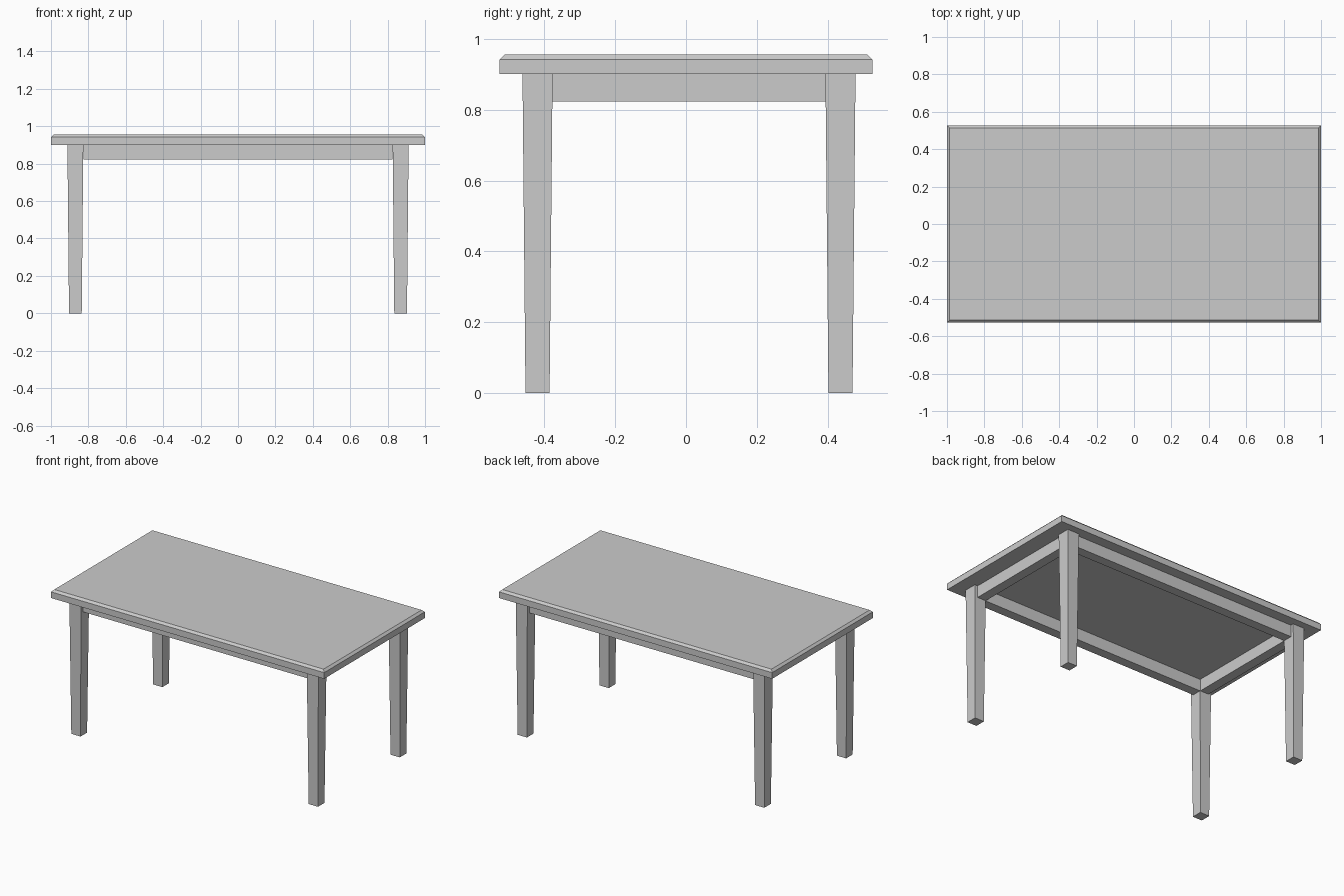
import bpy, bmesh

if "Cube" in bpy.data.objects:
    bpy.data.objects.remove(bpy.data.objects["Cube"])

def frustum(name, center, bottom, top, z0, z1):
    """Box between z0 and z1 with separate bottom and top half sizes."""
    bm = bmesh.new()
    bmesh.ops.create_cube(bm, size=2)
    for v in bm.verts:
        hx, hy = top if v.co.z > 0 else bottom
        v.co = (center[0] + v.co.x * hx, center[1] + v.co.y * hy,
                z1 if v.co.z > 0 else z0)
    return finish(name, bm)

def finish(name, bm):
    mesh = bpy.data.meshes.new(name)
    bm.to_mesh(mesh)
    bm.free()
    obj = bpy.data.objects.new(name, mesh)
    bpy.context.collection.objects.link(obj)
    return obj

# Tabletop with a chamfered upper rim
W, D = 1.0, 0.527
Z0, Z1, CH = 0.901, 0.956, 0.014
bm = bmesh.new()
bmesh.ops.create_cube(bm, size=2)
for v in bm.verts:
    v.co = (v.co.x * W, v.co.y * D, Z1 if v.co.z > 0 else Z0)
rim = [e for e in bm.edges if all(v.co.z > Z1 - 0.001 for v in e.verts)]
bmesh.ops.bevel(bm, geom=rim, offset=CH, segments=1, affect='EDGES')
finish("tabletop", bm)

# Tapered legs (the rear pair sits slightly nearer its edge)
LX, FRONT_Y, BACK_Y = 0.8695, -0.4195, 0.4365
LEG_TOP, LEG_BOTTOM = 0.0425, 0.034
for row, y in (("front", FRONT_Y), ("back", BACK_Y)):
    for side, s in (("left", -1), ("right", 1)):
        frustum(f"{row}_{side}_leg", (s * LX, y), (LEG_BOTTOM,) * 2,
                (LEG_TOP,) * 2, 0, Z0)

# Apron rails between the legs, set back from the outer leg faces
A0, RECESS = 0.823, 0.02
half = LEG_TOP - RECESS / 2          # rail centre shifts inward by RECESS / 2
thick = (half - 0.001,)
mid_y = (FRONT_Y + BACK_Y) / 2
for row, y, s in (("front", FRONT_Y, 1), ("back", BACK_Y, -1)):
    size = (LX - LEG_TOP, thick[0])
    frustum(f"{row}_apron", (0, y + s * RECESS / 2), size, size, A0, Z0)
for side, s in (("left", -1), ("right", 1)):
    size = (thick[0], (BACK_Y - FRONT_Y) / 2 - LEG_TOP)
    frustum(f"{side}_apron", (s * (LX - RECESS / 2), mid_y), size, size, A0, Z0)
